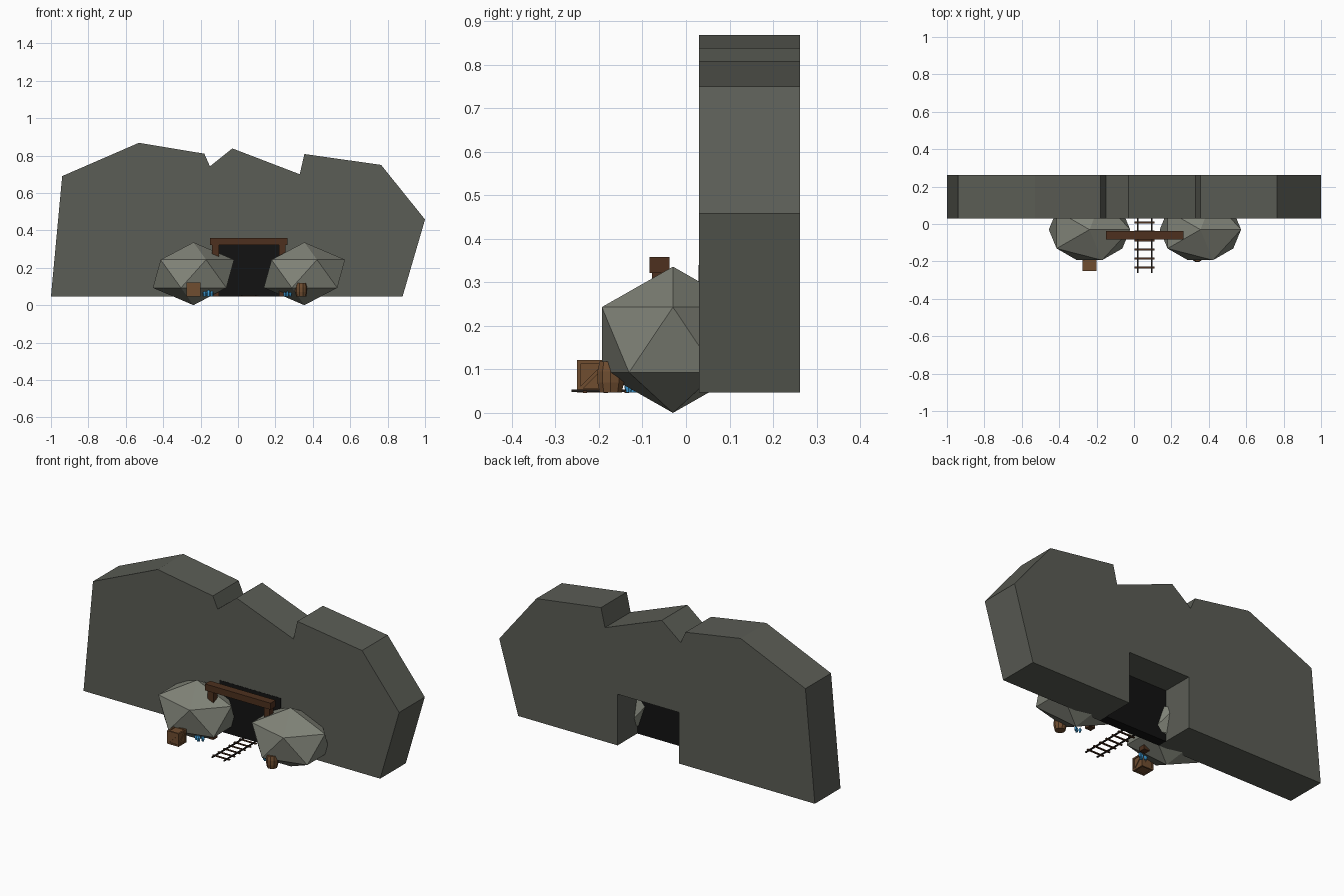
import bpy, bmesh, math
from mathutils import Matrix

if "Cube" in bpy.data.objects:
    bpy.data.objects.remove(bpy.data.objects["Cube"])


def material(name, rgb):
    m = bpy.data.materials.new(name)
    m.diffuse_color = (*rgb, 1)
    m.use_nodes = True
    m.node_tree.nodes["Principled BSDF"].inputs["Base Color"].default_value = m.diffuse_color
    return m


CLIFF = material("dark_stone", (0.105, 0.11, 0.092))
ROCK = material("pale_stone", (0.22, 0.23, 0.19))
BLACK = material("darkness", (0.006, 0.006, 0.006))
BEAM = material("dark_timber", (0.075, 0.03, 0.013))
WOOD = material("crate_wood", (0.16, 0.075, 0.03))
IRON = material("track_iron", (0.015, 0.012, 0.01))
BLUE = material("blue_crystal", (0.05, 0.35, 0.7))

GROUND = 0.047
MID = 0.058   # centre line of the mine entrance


def finish(name, bm, mat):
    bmesh.ops.recalc_face_normals(bm, faces=bm.faces)
    me = bpy.data.meshes.new(name)
    bm.to_mesh(me)
    bm.free()
    me.materials.append(mat)
    ob = bpy.data.objects.new(name, me)
    bpy.context.collection.objects.link(ob)
    return ob


def box(bm, x, y, z):
    # box from (min, max) ranges
    size = [r[1] - r[0] for r in (x, y, z)]
    mid = [(r[0] + r[1]) / 2 for r in (x, y, z)]
    bmesh.ops.create_cube(bm, size=1, matrix=Matrix.Translation(mid) @ Matrix.Diagonal((*size, 1)))


def box_object(name, x, y, z, mat):
    bm = bmesh.new()
    box(bm, x, y, z)
    return finish(name, bm, mat)


# cliff slab: jagged outline with the tunnel opening cut into its base
outline = [(-1, GROUND), (-0.94, 0.69), (-0.53, 0.868), (-0.18, 0.81), (-0.15, 0.742),
           (-0.03, 0.838), (0.33, 0.70), (0.355, 0.808), (0.765, 0.75), (1, 0.458),
           (0.88, GROUND), (0.25, GROUND), (0.25, 0.34), (-0.138, 0.34), (-0.138, GROUND)]
bm = bmesh.new()
face = bm.faces.new([bm.verts.new((x, 0.03, z)) for x, z in outline])
ext = bmesh.ops.extrude_face_region(bm, geom=[face], use_keep_orig=True)
bmesh.ops.translate(bm, vec=(0, 0.232, 0),
                    verts=[v for v in ext["geom"] if isinstance(v, bmesh.types.BMVert)])
finish("cliff", bm, CLIFF)

# darkness plugging the front of the tunnel
box_object("tunnel_darkness", (-0.138, 0.25), (0.029, 0.084), (GROUND, 0.34), BLACK)

# boulders either side of the entrance
for side, x in (("left", -0.238), ("right", 0.355)):
    bm = bmesh.new()
    bmesh.ops.create_icosphere(bm, subdivisions=1, radius=1,
                               matrix=Matrix.Translation((x, -0.03, 0.168)) @
                               Matrix.Diagonal((0.243, 0.192, 0.168, 1)))
    finish(side + "_boulder", bm, ROCK)

# timber door frame
box_object("lintel", (-0.15, 0.265), (-0.084, -0.038), (0.321, 0.358), BEAM)
for side, s in (("left", -1), ("right", 1)):
    c = MID + s * 0.178
    box_object(side + "_post", (c - 0.018, c + 0.018), (-0.078, -0.042), (GROUND, 0.325), BEAM)

# mine track: rails and sleepers
for side, x in (("left", 0.02), ("right", 0.095)):
    box_object(side + "_rail", (x - 0.004, x + 0.004), (-0.263, 0.05), (0.048, 0.054), IRON)
for i in range(6):
    y = -0.232 + i * 0.048
    box_object("sleeper", (0.004, 0.11), (y - 0.005, y + 0.005), (0.046, 0.051), BEAM)

# crate: panel cube with an edge frame and diagonal braces
cx, cy, cz, h, t = -0.238, -0.214, 0.084, 0.037, 0.009
box_object("crate_body", (cx - h + .004, cx + h - .004), (cy - h + .004, cy + h - .004),
           (cz - h + .004, cz + h - .004), WOOD)
bm = bmesh.new()
for axis in range(3):
    for a in (-1, 1):
        for b in (-1, 1):
            r = [None] * 3
            mid = (cx, cy, cz)
            r[axis] = (mid[axis] - h, mid[axis] + h)
            for k, s in (((axis + 1) % 3, a), ((axis + 2) % 3, b)):
                r[k] = tuple(sorted((mid[k] + s * h, mid[k] + s * (h - t))))
            box(bm, *r)
for turn in range(4):
    m = (Matrix.Translation((cx, cy, cz)) @ Matrix.Rotation(turn * math.pi / 2, 4, 'Z') @
         Matrix.Translation((0, -h + .003, 0)) @ Matrix.Rotation(-math.pi / 4, 4, 'Y') @
         Matrix.Diagonal((0.082, 0.005, 0.008, 1)))
    bmesh.ops.create_cube(bm, size=1, matrix=m)
finish("crate_frame", bm, WOOD)

# barrel: bulging ten-sided lathe with two hoops
def lathe(name, centre, profile, sides, mat):
    bm = bmesh.new()
    rings = [[bm.verts.new((centre[0] + r * math.cos(2 * math.pi * i / sides),
                            centre[1] + r * math.sin(2 * math.pi * i / sides), z))
              for i in range(sides)] for r, z in profile]
    for lo, hi in zip(rings, rings[1:]):
        for i in range(sides):
            j = (i + 1) % sides
            bm.faces.new((lo[i], lo[j], hi[j], hi[i]))
    bm.faces.new(rings[0][::-1])
    bm.faces.new(rings[-1])
    return finish(name, bm, mat)


barrel = (0.338, -0.173)
lathe("barrel", barrel, [(0.027, GROUND), (0.032, 0.07), (0.032, 0.095), (0.027, 0.118)], 10, WOOD)

# blue crystal clusters at the foot of each boulder
for x, y, k in ((-0.178, -0.122, 1), (-0.158, -0.132, 1.1), (-0.14, -0.118, 0.9),
                (0.25, -0.122, 0.7), (0.264, -0.132, 0.8), (0.28, -0.12, 0.7)):
    lathe("crystal", (x, y), [(0.008 * k, GROUND), (0.011 * k, GROUND + 0.02 * k),
                              (0.002, GROUND + 0.036 * k)], 6, BLUE)
